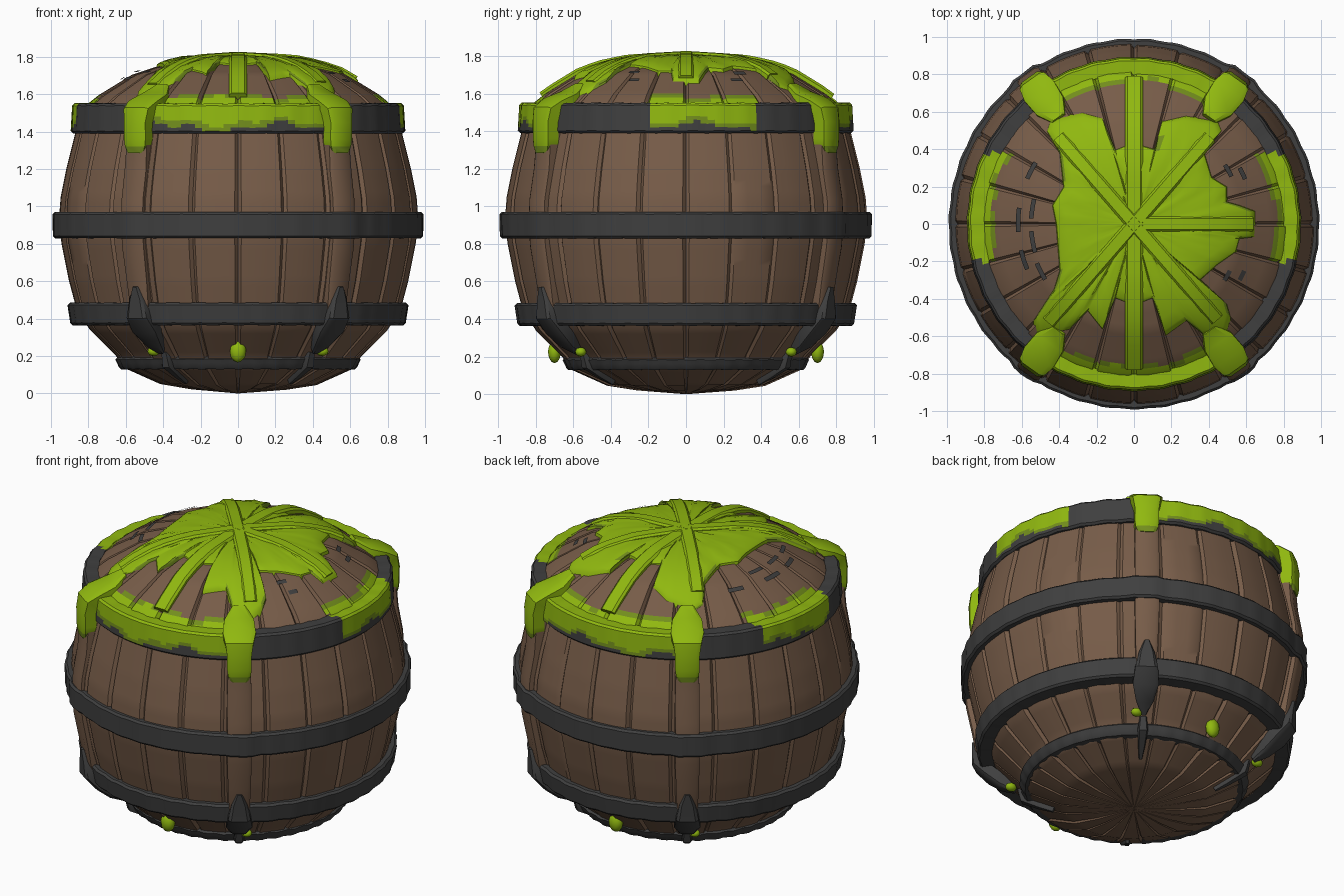
import bpy, bmesh, math, random
from mathutils import Vector

if "Cube" in bpy.data.objects:
    bpy.data.objects.remove(bpy.data.objects["Cube"])

random.seed(4)


def material(name, rgb):
    m = bpy.data.materials.new(name)
    m.diffuse_color = (*rgb, 1)
    m.use_nodes = True
    m.node_tree.nodes["Principled BSDF"].inputs["Base Color"].default_value = m.diffuse_color
    return m


MATS = [material("brown wood", (0.185, 0.108, 0.066)),
        material("dark iron", (0.05, 0.05, 0.05)),
        material("green slime", (0.28, 0.48, 0.005)),
        material("dark green slime", (0.17, 0.27, 0.012))]
WOOD, IRON, SLIME, EDGE = range(4)
RIBS = [math.radians(a) for a in (54.5, 125.5, 234.5, 305.5)]


def finish(name, bm, rule, fix=True):
    """Turn a bmesh into an object and colour its faces by a rule on the centre."""
    bmesh.ops.remove_doubles(bm, verts=bm.verts, dist=1e-4)
    if fix:
        bmesh.ops.recalc_face_normals(bm, faces=bm.faces)
    for f in bm.faces:
        f.material_index = rule(f.calc_center_median()) if callable(rule) else rule
    me = bpy.data.meshes.new(name)
    bm.to_mesh(me)
    bm.free()
    for m in MATS:
        me.materials.append(m)
    ob = bpy.data.objects.new(name, me)
    bpy.context.collection.objects.link(ob)
    return ob


def resample(pts, step=0.03):
    out = []
    for (r0, z0), (r1, z1) in zip(pts, pts[1:]):
        n = max(1, round(math.hypot(r1 - r0, z1 - z0) / step))
        out += [(r0 + (r1 - r0) * i / n, z0 + (z1 - z0) * i / n) for i in range(n)]
    return out + [pts[-1]]


def lathe(name, profile, angles, bump, rule, closed):
    """Revolve a profile; bump(k, r) scales each point away from the barrel centre."""
    bm = bmesh.new()
    cols = []
    for k, a in enumerate(angles):
        col = []
        for r, z in profile:
            s = 1 + bump(k, r)
            col.append(bm.verts.new((r * s * math.cos(a), r * s * math.sin(a), 0.9 + (z - 0.9) * s)))
        cols.append(col)
    n = len(profile)
    for k in range(len(cols)):
        a, b = cols[k], cols[(k + 1) % len(cols)]
        for i in range(n if closed else n - 1):
            j = (i + 1) % n
            bm.faces.new((a[i], b[i], b[j], a[j]))
    return finish(name, bm, rule)


def sweep(name, pts, angle, depth, rule):
    """Bevelled strap along (radius, z, width) points in the plane at an angle."""
    bm = bmesh.new()
    out = Vector((math.cos(angle), math.sin(angle), 0))
    side = Vector((-math.sin(angle), math.cos(angle), 0))
    rows = []
    for i, (r, z, w) in enumerate(pts):
        p, q = pts[max(i - 1, 0)], pts[min(i + 1, len(pts) - 1)]
        t = Vector((q[0] - p[0], q[1] - p[1])).normalized()
        row = []
        for u, d in ((-.5, depth), (-.5, .012), (-.36, 0), (.36, 0), (.5, .012), (.5, depth)):
            v = out * (r + t.y * d) + side * (u * w)
            row.append(bm.verts.new((v.x, v.y, z - t.x * d)))
        rows.append(row)
    for a, b in zip(rows, rows[1:]):
        for i in range(6):
            j = (i + 1) % 6
            bm.faces.new((a[i], b[i], b[j], a[j]))
    bm.faces.new(rows[0])
    bm.faces.new(rows[-1])
    return finish(name, bm, rule)


# Where slime covers the shoulder: front, back and part of both sides
def slimed(c):
    if math.atan2(abs(c.x), abs(c.y)) < math.radians(36):
        return True
    return abs(c.x) > abs(c.y) and -0.2 < c.y < 0.38


def wobble(c):
    a = math.atan2(c.y, c.x)
    return 0.6 * math.sin(9 * a + 1) + 0.4 * math.sin(23 * a)


# Barrel body of 24 staves with grooves between them
LID = [(0.83, 1.53), (0.80, 1.56), (0.75, 1.60), (0.57, 1.71), (0.45, 1.75), (0.3, 1.78), (0, 1.79)]
BODY = [(0, 0), (0.26, 0.02), (0.42, 0.045), (0.61, 0.13), (0.66, 0.2), (0.80, 0.34), (0.87, 0.45),
        (0.91, 0.6), (0.95, 0.8), (0.965, 0.92), (0.955, 1.05), (0.925, 1.2), (0.875, 1.4)] + LID
STAVES = 24
jit = [random.uniform(-0.01, 0.002) for _ in range(STAVES)]
FRAC = (0, 0.07, 0.35, 0.65, 0.93)
stave_angles = [(s + f) * math.tau / STAVES for s in range(STAVES) for f in FRAC]


def stave_bump(k, r):
    d = -0.02 if k % 5 == 0 else jit[k // 5]
    return d * min(1, r / 0.4) if r < 0.4 else d


def body_rule(c):
    r = math.hypot(c.x, c.y)
    if c.z > 1.5 and slimed(c):
        e = 0.775 + 0.015 * wobble(c)
        return SLIME if r > e else EDGE if r > e - 0.02 else WOOD
    return WOOD


lathe("barrel_body", resample(BODY), stave_angles, stave_bump, body_rule, False)


def lid_z(r):
    r = abs(r)
    for (r0, z0), (r1, z1) in zip(LID, LID[1:]):
        if r >= r1:
            return z1 + (z0 - z1) * (r - r1) / (r0 - r1)
    return LID[-1][1]


# Iron hoops; the middle one swells over the corner ribs
ring = [math.tau * i / 144 for i in range(144)]


def hoop_bump(k, r):
    near = min(abs(ring[k] - a) for a in RIBS)
    return 0.003 * math.sin(k * 1.7) + (0.014 if r > 0.95 and near < 0.08 else 0)


def upper_rule(c):
    if slimed(c):
        e = 1.45 + 0.03 * wobble(c)
        return SLIME if c.z > e else EDGE if c.z > e - 0.025 else IRON
    return IRON


def hoop(name, z0, z1, r0, r1, inner, rule=IRON):
    b = 0.012
    prof = [(inner, z0), (r0 - b, z0), (r0, z0 + b), (r1, z1 - b), (r1 - b, z1), (inner, z1)]
    lathe(name, resample(prof, 0.02), ring, hoop_bump, rule, True)


hoop("upper_hoop", 1.39, 1.55, 0.893, 0.885, 0.80, upper_rule)
hoop("middle_hoop", 0.83, 0.97, 0.988, 0.99, 0.92)
hoop("lower_hoop", 0.365, 0.485, 0.895, 0.91, 0.78)
hoop("bottom_hoop", 0.13, 0.195, 0.635, 0.655, 0.56)

# Four corner ribs with slimed caps, iron brackets and small feet clips
RIB = [(0.88, 1.55, .13), (0.935, 1.48, .13), (0.945, 1.35, .13), (0.957, 1.2, .14), (0.985, 1.04, .14),
       (0.992, 0.9, .14), (0.98, 0.78, .14), (0.945, 0.6, .13), (0.925, 0.48, .12), (0.9, 0.4, .1)]
CAP = [(0.70, 1.655, .08), (0.78, 1.61, .17), (0.88, 1.575, .19), (0.95, 1.53, .16), (0.965, 1.45, .14),
       (0.963, 1.36, .14), (0.962, 1.32, .13), (0.957, 1.285, .1)]
BRACKET = [(0.955, 0.57, .03), (0.95, 0.5, .09), (0.945, 0.4, .13), (0.875, 0.32, .15),
           (0.79, 0.25, .1), (0.71, 0.21, .03)]
CLIP = [(0.685, 0.22, .04), (0.665, 0.14, .06), (0.56, 0.085, .04), (0.48, 0.05, .02)]
for i, a in enumerate(RIBS):
    sweep(f"corner_rib_{i}", RIB, a, 0.08, WOOD)
    sweep(f"slime_cap_{i}", CAP, a, 0.08, lambda c: EDGE if c.z < 1.325 else SLIME)
    sweep(f"iron_bracket_{i}", BRACKET, a, 0.07, IRON)
    sweep(f"bottom_clip_{i}", CLIP, a, 0.04, IRON)

# Slime-covered batten across the lid and slime ridges running out from it
ys = [-0.78 + 1.57 * i / 24 for i in range(25)]
sweep("lid_batten", [(y, lid_z(y) + 0.03, 0.095) for y in ys], math.pi / 2, 0.06, SLIME)
for i, (deg, length) in enumerate(((49, .62), (131, .62), (229, .7), (311, .68), (0, .64))):
    pts = [(length * t / 8, lid_z(length * t / 8) + 0.036 - 0.001 * t, 0.08) for t in range(9)]
    sweep(f"slime_ridge_{i}", pts, math.radians(deg), 0.05, SLIME)

# Slime puddle on the lid: outline clockwise from the back of the batten
PUDDLE = [(.05, .42), (.12, .4), (.15, .55), (.28, .58), (.45, .55), (.47, .5), (.38, .38), (.42, .25),
          (.5, .2), (.5, .12), (.57, .1), (.65, .07), (.65, -.07), (.57, -.08), (.55, -.15), (.45, -.22),
          (.36, -.3), (.5, -.43), (.52, -.5), (.5, -.58), (.38, -.6), (.28, -.52), (.17, -.6), (.1, -.4),
          (.05, -.42), (-.05, -.42), (-.1, -.4), (-.17, -.57), (-.25, -.47), (-.35, -.57), (-.52, -.6),
          (-.54, -.52), (-.43, -.35), (-.4, -.25), (-.42, 0), (-.44, .1), (-.38, .2), (-.4, .38),
          (-.47, .5), (-.45, .56), (-.28, .6), (-.17, .57), (-.1, .4), (-.05, .42)][::-1]
edge = resample(PUDDLE + PUDDLE[:1], 0.04)[:-1]
bm = bmesh.new()
rows = []
for t, h in ((0, .02), (.25, .02), (.5, .022), (.7, .022), (.85, .02), (.95, .016), (.985, .008), (1, -.02)):
    row = []
    for x, y in edge:
        lump = random.uniform(-0.004, 0.004) if 0 < t < 0.9 else 0
        row.append(bm.verts.new((x * t, y * t, lid_z(math.hypot(x, y) * t) + h + lump)))
    rows.append(row)
for n, (a, b) in enumerate(zip(rows, rows[1:])):
    for i in range(len(edge)):
        j = (i + 1) % len(edge)
        bm.faces.new((a[i], b[i], b[j], a[j]) if n else (a[0], b[i], b[j]))
puddle = finish("lid_slime", bm, SLIME, False)
for p in puddle.data.polygons:
    if min((p.center.xy - Vector(e)).length for e in edge) < 0.015:
        p.material_index = EDGE

# Thin dark scuffs on the lid: (radius, start angle, end angle) in degrees
for i, (r, a0, a1) in enumerate(((.62, 172, 184), (.62, 193, 203), (.62, 148, 157), (.55, 166, 177),
                                 (.55, 184, 196), (.56, 202, 212), (.58, 26, 33), (.64, 22, 28),
                                 (.57, -32, -26), (.64, -28, -23))):
    bm = bmesh.new()
    arc = [math.radians(a0 + (a1 - a0) * k / 4) for k in range(5)]
    loops = [[bm.verts.new((q * math.cos(a), q * math.sin(a), lid_z(q) + 0.006)) for a in arc]
             for q in (r - 0.012, r + 0.012)]
    for k in range(4):
        bm.faces.new((loops[0][k], loops[1][k], loops[1][k + 1], loops[0][k + 1]))
    finish(f"lid_scuff_{i}", bm, IRON, False)

# Small slime drips near the bottom
drips = [(0, s * 0.70, 0.225, (.045, .035, .06)) for s in (-1, 1)]
drips += [(sx * 0.45, sy * 0.56, 0.225, (.035, .03, .025)) for sx in (-1, 1) for sy in (-1, 1)]
for i, (x, y, z, s) in enumerate(drips):
    bm = bmesh.new()
    bmesh.ops.create_icosphere(bm, subdivisions=2, radius=1)
    for v in bm.verts:
        v.co = Vector((x + v.co.x * s[0], y + v.co.y * s[1], z + v.co.z * s[2]))
    finish(f"bottom_drip_{i}", bm, SLIME)

# Smooth shading with sharp creases
bpy.ops.object.select_all(action='SELECT')
bpy.context.view_layer.objects.active = puddle
bpy.ops.object.shade_smooth_by_angle(angle=math.radians(35))
